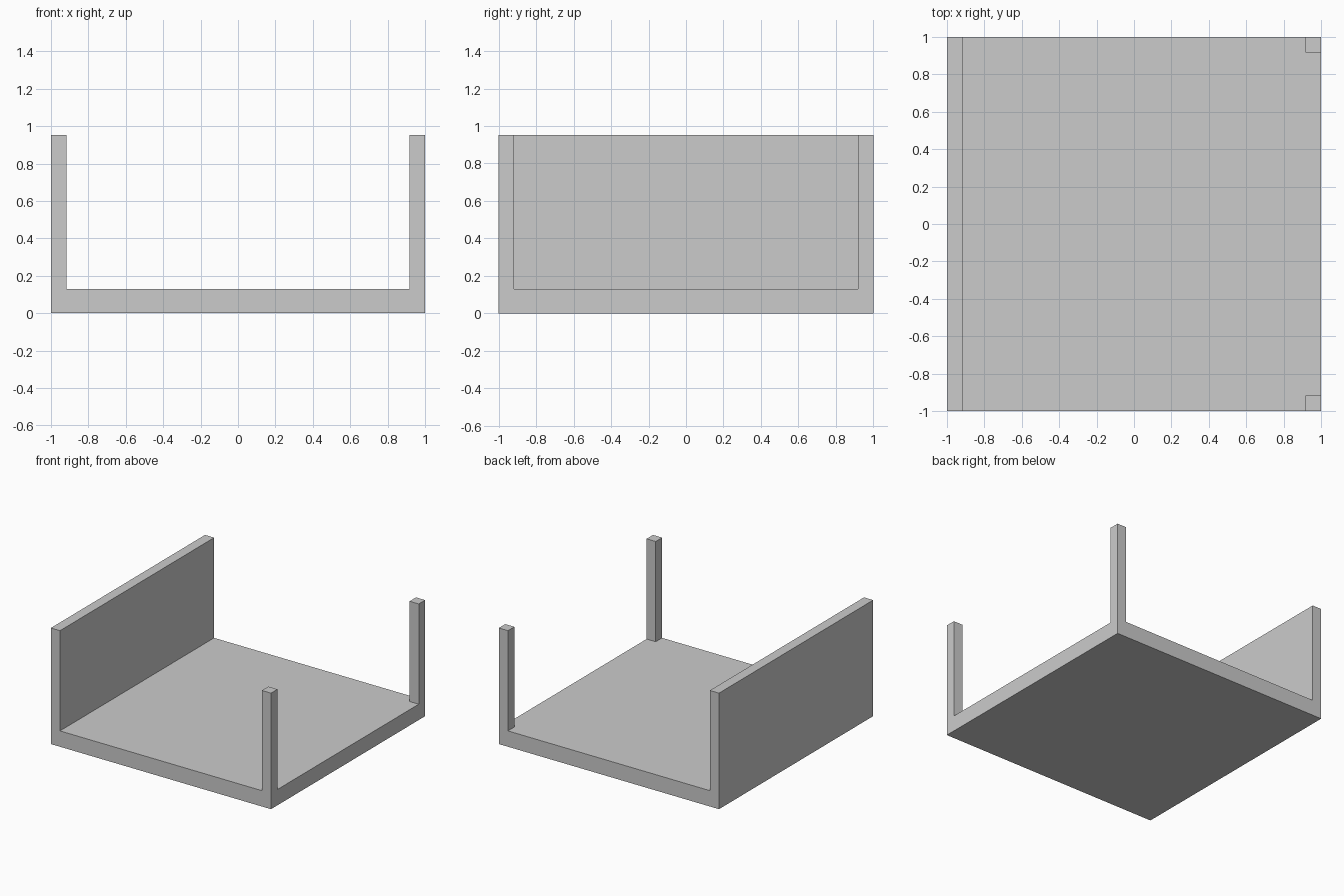
import bpy
import bmesh
from mathutils import Vector

if "Cube" in bpy.data.objects:
    bpy.data.objects.remove(bpy.data.objects["Cube"])

BASE = 0.13    # top of the base slab
TOP = 0.953    # top of wall and posts
T = 0.083      # wall and post thickness


def box(name, lo, hi):
    """Axis-aligned box between two corners."""
    lo, hi = Vector(lo), Vector(hi)
    bm = bmesh.new()
    bmesh.ops.create_cube(bm, size=1)
    bmesh.ops.scale(bm, vec=hi - lo, verts=bm.verts)
    bmesh.ops.translate(bm, vec=(hi - lo) / 2, verts=bm.verts)
    mesh = bpy.data.meshes.new(name)
    bm.to_mesh(mesh)
    bm.free()
    obj = bpy.data.objects.new(name, mesh)
    obj.location = lo
    bpy.context.collection.objects.link(obj)
    return obj


# Floor slab
box("base_slab", (-1, -1, 0), (1, 1, BASE))

# Full-length wall on the left side
box("left_wall", (-1, -1, BASE), (-1 + T, 1, TOP))

# Square posts at the two right corners
for name, y in (("front_post", -1), ("back_post", 1 - T)):
    box(name, (1 - T, y, BASE), (1, y + T, TOP))
